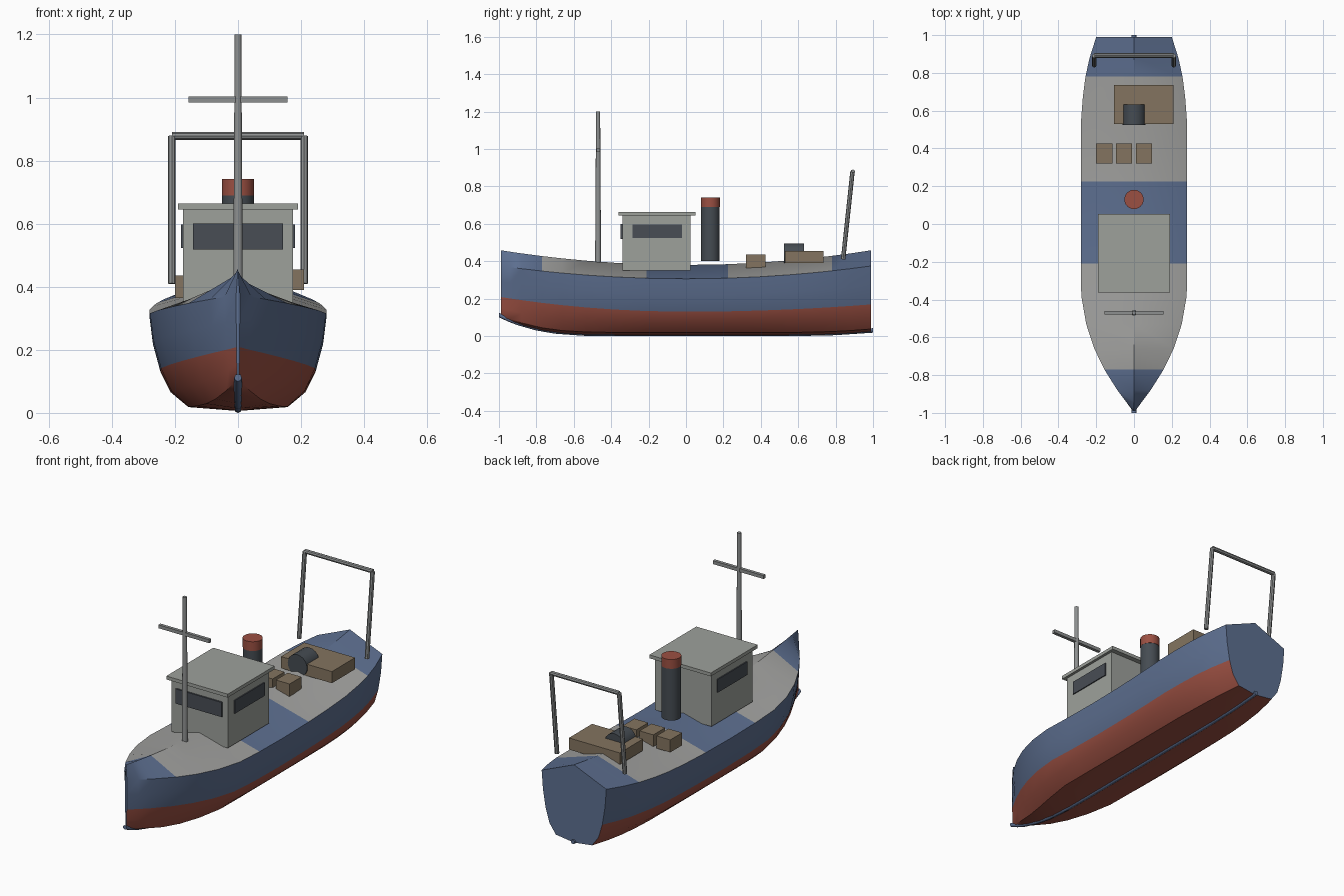
import bpy, bmesh, math
from mathutils import Vector

if "Cube" in bpy.data.objects:
    bpy.data.objects.remove(bpy.data.objects["Cube"])


def material(name, r, g, b):
    m = bpy.data.materials.new(name)
    m.use_nodes = True
    m.diffuse_color = (r, g, b, 1)
    m.node_tree.nodes["Principled BSDF"].inputs["Base Color"].default_value = (r, g, b, 1)
    return m


blue = material("hull blue", 0.11, 0.16, 0.28)
red = material("antifouling red", 0.33, 0.08, 0.055)
deck_grey = material("deck grey", 0.36, 0.36, 0.35)
white = material("cabin white", 0.34, 0.355, 0.33)
glass = material("dark glass", 0.065, 0.075, 0.09)
dark = material("funnel charcoal", 0.06, 0.072, 0.085)
steel = material("steel grey", 0.27, 0.28, 0.28)
wood = material("crate brown", 0.23, 0.175, 0.115)


def finish(name, bm, *mats, smooth=None):
    bmesh.ops.recalc_face_normals(bm, faces=bm.faces)
    mesh = bpy.data.meshes.new(name)
    bm.to_mesh(mesh)
    bm.free()
    for m in mats:
        mesh.materials.append(m)
    ob = bpy.data.objects.new(name, mesh)
    bpy.context.collection.objects.link(ob)
    if smooth:
        bpy.ops.object.select_all(action='DESELECT')
        ob.select_set(True)
        bpy.context.view_layer.objects.active = ob
        bpy.ops.object.shade_smooth_by_angle(angle=math.radians(smooth))
    return ob


def box(name, mat, x, y, z):
    """Box from (low, high) ranges on each axis."""
    bm = bmesh.new()
    bmesh.ops.create_cube(bm, size=1)
    for v in bm.verts:
        v.co = [(lo + hi) / 2 + c * (hi - lo) for c, (lo, hi) in zip(v.co, (x, y, z))]
    return finish(name, bm, mat)


def rod(name, mat, a, b, r1, r2=None, sides=8):
    """Cylinder or cone between two points."""
    a, b = Vector(a), Vector(b)
    d = b - a
    bm = bmesh.new()
    bmesh.ops.create_cone(bm, cap_ends=True, segments=sides, radius1=r1,
                          radius2=r2 or r1, depth=d.length)
    turn = d.to_track_quat('Z', 'Y').to_matrix()
    for v in bm.verts:
        v.co = turn @ v.co + (a + b) / 2
    return finish(name, bm, mat, smooth=40)


# Hull lines
def bottom(y):
    bow, stern = max(0, (-y - 0.4) / 0.6), max(0, (y - 0.6) / 0.4)
    return 0.006 + 0.1 * bow ** 3 + 0.018 * stern ** 2


def half_section(y, w):
    """Half outline from keel to deck ridge."""
    low, edge, ridge = bottom(y), 0.306 + 0.07 * y * y, 0.38 + 0.08 * y * y
    water = 0.13 + (0.08 if y < 0 else 0.04) * y * y
    power = 1 + max(0, -y - 0.4)
    pts = [(0, low)]
    for frac, h in ((0.56, 0.1), (0.76, 0.48), (0.875, 1)):
        pts.append((w * frac ** power, low + (water - low) * h))
    pts.append((w * 0.96 ** power, (water + edge) / 2))
    return pts + [(w, edge), (0, ridge)]


# Hull: lofted sections, painted by band and station
stations = [(-0.99, 0.006), (-0.94, 0.043), (-0.88, 0.088), (-0.77, 0.157),
            (-0.66, 0.21), (-0.53, 0.253), (-0.38, 0.279), (-0.21, 0.281),
            (0, 0.281), (0.225, 0.281), (0.4, 0.281), (0.55, 0.28),
            (0.67, 0.271), (0.78, 0.257), (0.88, 0.235), (0.99, 0.2)]
bm = bmesh.new()
rings = []
for y, w in stations:
    half = half_section(y, w)
    outline = half + [(-x, z) for x, z in half[-2:0:-1]]
    rings.append([bm.verts.new((x, y, z)) for x, z in outline])
count = len(rings[0])
top = count // 2
for (ya, _), (yb, _), ra, rb in zip(stations, stations[1:], rings, rings[1:]):
    for j in range(count):
        k = (j + 1) % count
        face = bm.faces.new((ra[j], ra[k], rb[k], rb[j]))
        band = min(j, count - 1 - j)
        mid = (ya + yb) / 2
        if band < 3:
            face.material_index = 1
        elif band == top - 1 and (-0.77 < mid < -0.21 or 0.225 < mid < 0.78):
            face.material_index = 2
bm.faces.new(rings[0])
bm.faces.new(rings[-1])
finish("hull", bm, blue, red, deck_grey, smooth=35)

# Keel: round bar along the bottom centre line
path = [-1, -0.95, -0.9, -0.8, -0.7, -0.55, -0.4, 0, 0.6, 0.8, 1]
bm = bmesh.new()
prev = None
for y in path:
    ring = [bm.verts.new((0.012 * math.cos(i * math.pi / 4), y,
                          bottom(y) + 0.006 + 0.012 * math.sin(i * math.pi / 4)))
            for i in range(8)]
    if prev:
        for i in range(8):
            bm.faces.new((prev[i], prev[i - 1], ring[i - 1], ring[i]))
    else:
        bm.faces.new(ring)
    prev = ring
bm.faces.new(prev)
finish("keel", bm, blue, smooth=50)

# Wheelhouse with roof and windows
box("wheelhouse", white, (-0.175, 0.175), (-0.34, 0.025), (0.35, 0.645))
box("wheelhouse_roof", white, (-0.19, 0.19), (-0.362, 0.052), (0.645, 0.664))
box("front_window", glass, (-0.143, 0.143), (-0.349, -0.34), (0.518, 0.6))
for side, s in (("left", 1), ("right", -1)):
    box(side + "_window", glass, sorted((s * 0.175, s * 0.181)), (-0.285, -0.022), (0.523, 0.597))

# Funnel
rod("funnel", dark, (0, 0.13, 0.4), (0, 0.13, 0.69), 0.05, sides=24)
rod("funnel_top", red, (0, 0.13, 0.69), (0, 0.13, 0.742), 0.051, sides=24)

# Mast and yard
rod("mast", steel, (0, -0.47, 0.38), (0, -0.47, 1.2), 0.016, 0.011, sides=10)
box("mast_yard", steel, (-0.157, 0.157), (-0.479, -0.461), (0.985, 1.004))

# Stern gantry
for side, s in (("left", 1), ("right", -1)):
    rod(side + "_gantry_leg", steel, (s * 0.21, 0.84, 0.41), (s * 0.21, 0.89, 0.878), 0.012)
rod("gantry_beam", steel, (-0.21, 0.892, 0.878), (0.21, 0.892, 0.878), 0.012)

# Deck gear
box("hatch_box", wood, (-0.105, 0.21), (0.53, 0.735), (0.39, 0.455))
rod("winch_drum", dark, (0, 0.525, 0.435), (0, 0.632, 0.435), 0.06, sides=20)
for i in range(3):
    x = -0.2 + 0.105 * i
    box(f"crate_{i + 1}", wood, (x, x + 0.085), (0.32, 0.425), (0.365, 0.435))
